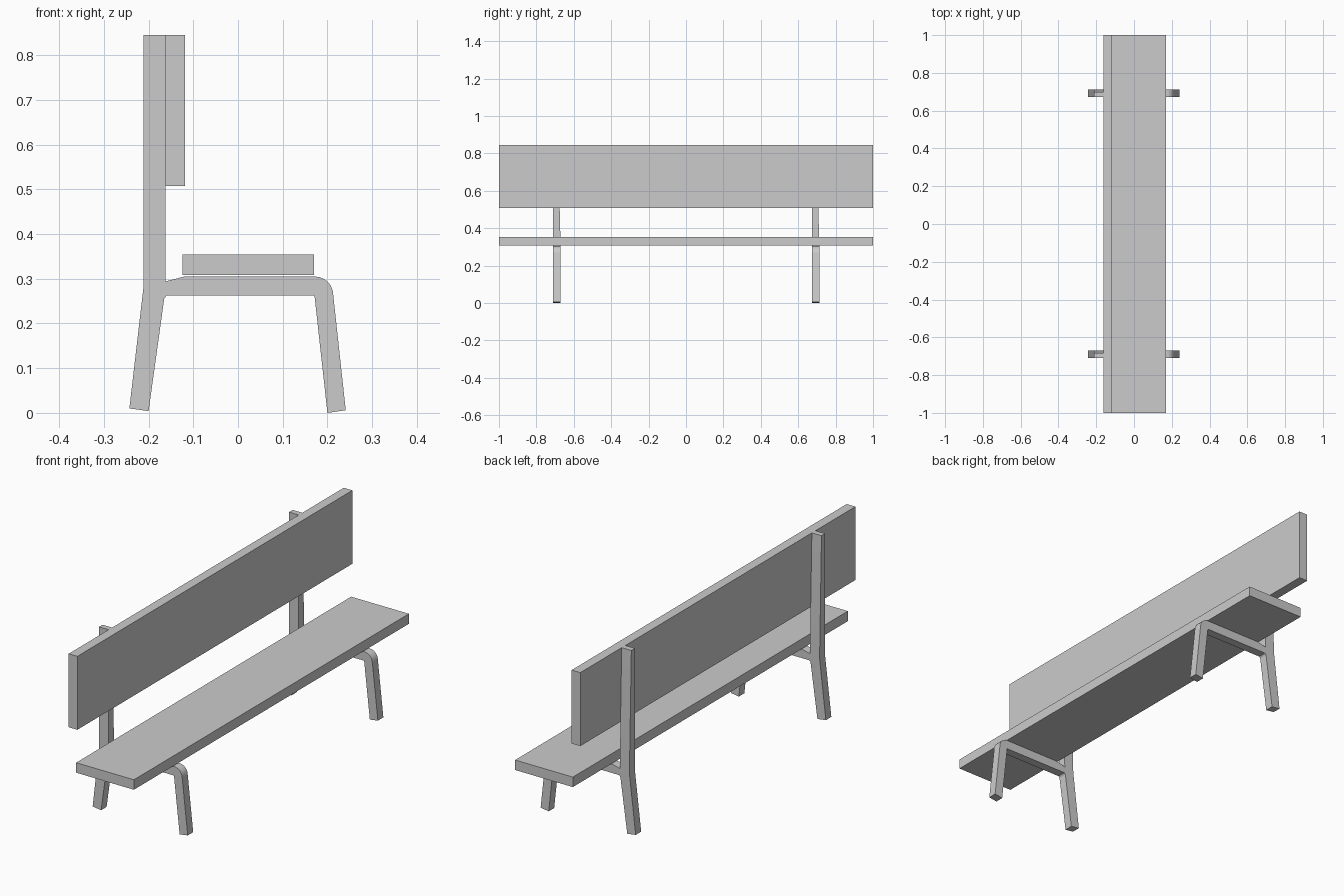
import bpy
import bmesh
import math
from mathutils import Vector

if "Cube" in bpy.data.objects:
    bpy.data.objects.remove(bpy.data.objects["Cube"], do_unlink=True)

# Single plain grey finish
grey = bpy.data.materials.new("light_grey")
colour = (0.6, 0.6, 0.6, 1)
grey.diffuse_color = colour
grey.use_nodes = True
grey.node_tree.nodes["Principled BSDF"].inputs["Base Color"].default_value = colour


def add_object(name, bm):
    bmesh.ops.recalc_face_normals(bm, faces=bm.faces)
    mesh = bpy.data.meshes.new(name)
    bm.to_mesh(mesh)
    bm.free()
    mesh.materials.append(grey)
    obj = bpy.data.objects.new(name, mesh)
    bpy.context.collection.objects.link(obj)
    return obj


def board(name, low, high):
    low, high = Vector(low), Vector(high)
    bm = bmesh.new()
    bmesh.ops.create_cube(bm, size=1)
    bmesh.ops.scale(bm, vec=high - low, verts=bm.verts)
    bmesh.ops.translate(bm, vec=(low + high) / 2, verts=bm.verts)
    return add_object(name, bm)


def frame(name, y, half=0.02, top=0.845):
    # Side outline: rear leg, seat rail, front leg, rounded knee, back post
    outline = [(-0.243, 0.01), (-0.2, 0.004), (-0.165, 0.256), (-0.159, 0.263),
               (0.171, 0.263), (0.2, 0), (0.241, 0.006), (0.213, 0.264)]
    for step in range(1, 7):
        a = math.radians(step * 15)
        outline.append((0.172 + 0.041 * math.cos(a), 0.264 + 0.041 * math.sin(a)))
    outline += [(-0.12, 0.305), (-0.162, 0.294), (-0.162, top),
                (-0.211, top), (-0.211, 0.285)]
    bm = bmesh.new()
    face = bm.faces.new([bm.verts.new((x, y - half, z)) for x, z in outline])
    made = bmesh.ops.extrude_face_region(bm, geom=[face])["geom"]
    far = [v for v in made if isinstance(v, bmesh.types.BMVert)]
    bmesh.ops.translate(bm, vec=(0, 2 * half, 0), verts=far)
    # The post thins slightly towards its top
    for v in far:
        if v.co.z > top - 0.01:
            v.co.y -= 0.014
    bmesh.ops.triangulate(bm, faces=[f for f in bm.faces if len(f.verts) > 4])
    obj = add_object(name, bm)
    bpy.ops.object.select_all(action="DESELECT")
    obj.select_set(True)
    bpy.context.view_layer.objects.active = obj
    bpy.ops.object.shade_smooth_by_angle(angle=math.radians(25))
    return obj


# Planks
board("seat", (-0.124, -1, 0.308), (0.17, 1, 0.354))
board("backrest", (-0.162, -1, 0.507), (-0.118, 1, 0.845))

# Supporting frames
frame("front_frame", -0.69)
frame("rear_frame", 0.693)
